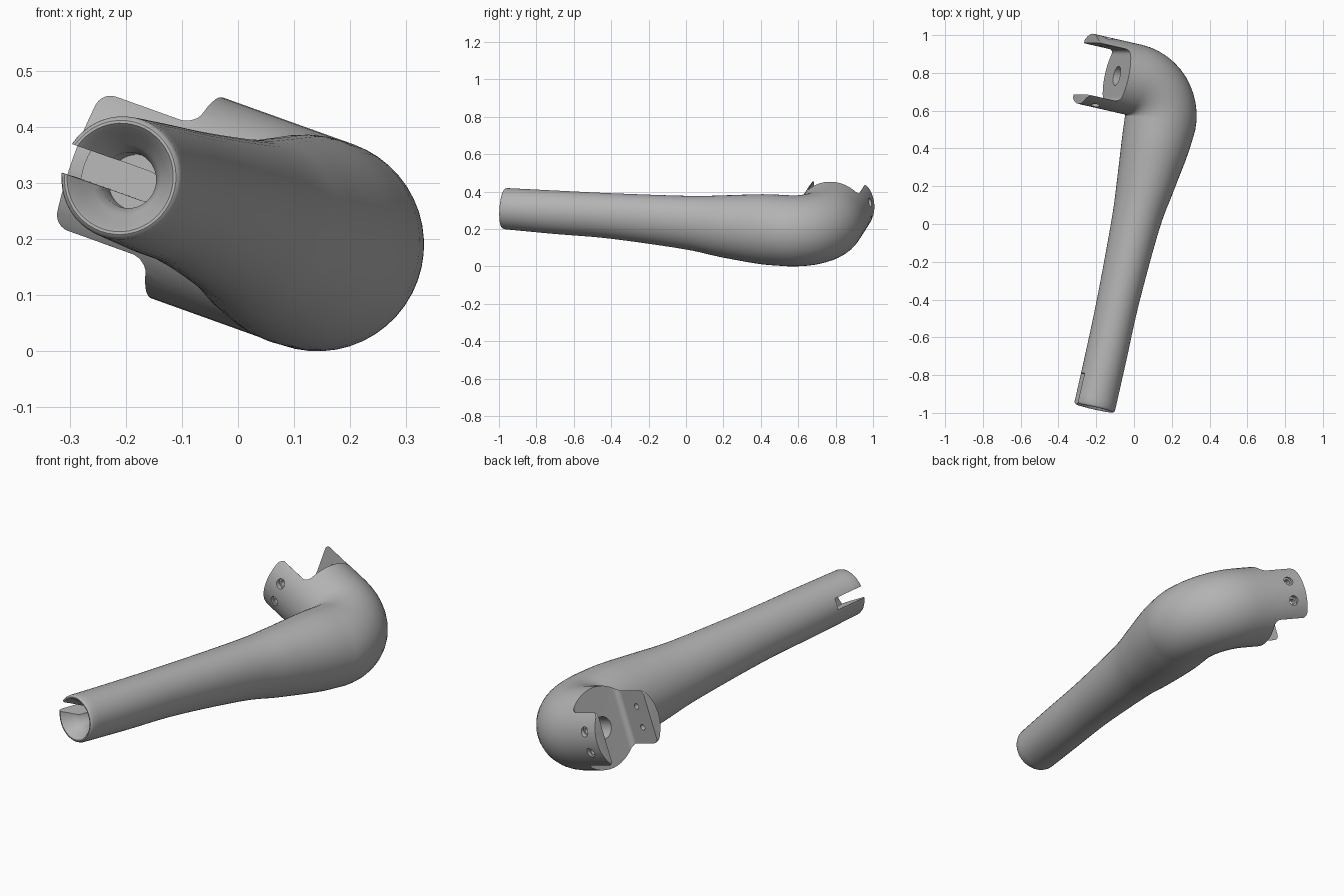
import bpy, bmesh, math
from mathutils import Vector

cube = bpy.data.objects.get("Cube")
if cube:
    bpy.data.objects.remove(cube, do_unlink=True)

SEG = 48
ARM = 0.175                      # length of the fork arms
HUB_R = 0.19

# Hub frame: d points out of the hub, w is the bend axis, n crosses the fork
d = Vector((-0.92, 0.21, 0.33)).normalized()
w = Vector((0.34, 0, 0.94))
w = (w - d * w.dot(d)).normalized()
n = w.cross(d)
floor = Vector((-0.095, 0.785, 0.275))

grey = bpy.data.materials.new("plain grey")
grey.use_nodes = True
grey.diffuse_color = (0.45, 0.45, 0.45, 1)
grey.node_tree.nodes["Principled BSDF"].inputs["Base Color"].default_value = (0.45, 0.45, 0.45, 1)


def add_object(name, bm):
    bmesh.ops.recalc_face_normals(bm, faces=bm.faces[:])
    mesh = bpy.data.meshes.new(name)
    bm.to_mesh(mesh)
    bm.free()
    mesh.materials.append(grey)
    obj = bpy.data.objects.new(name, mesh)
    bpy.context.collection.objects.link(obj)
    return obj


def loft(name, stations):
    """Skin elliptical rings given as (centre, tangent, side radius, upright radius)."""
    bm = bmesh.new()
    rings = []
    for centre, tangent, rh, rv in stations:
        t = tangent.normalized()
        up = (w - t * w.dot(t)).normalized()
        side = t.cross(up)
        angles = [2 * math.pi * i / SEG for i in range(SEG)]
        rings.append([bm.verts.new(centre + side * rh * math.cos(a) + up * rv * math.sin(a))
                      for a in angles])
    for a, b in zip(rings, rings[1:]):
        for i in range(SEG):
            j = (i + 1) % SEG
            bm.faces.new((a[i], a[j], b[j], b[i]))
    bm.faces.new(rings[0])
    bm.faces.new(rings[-1])
    return add_object(name, bm)


def prism(name, origin, ex, ey, ez, points, low, high, rounding=0):
    """Extrude a 2D outline along ez, optionally rounding its corners."""
    bm = bmesh.new()
    verts = [bm.verts.new(origin + ex * x + ey * y + ez * low) for x, y in points]
    bm.faces.new(verts)
    if rounding:
        bmesh.ops.bevel(bm, geom=verts, offset=rounding, segments=6, profile=0.5,
                        affect='VERTICES')
    out = bmesh.ops.extrude_face_region(bm, geom=bm.faces[:])["geom"]
    moved = [v for v in out if isinstance(v, bmesh.types.BMVert)]
    bmesh.ops.translate(bm, verts=moved, vec=ez * (high - low))
    obj = add_object(name, bm)
    obj.hide_render = True
    return obj


def circle(r, x=0, y=0, count=20):
    return [(x + r * math.cos(2 * math.pi * i / count), y + r * math.sin(2 * math.pi * i / count))
            for i in range(count)]


def smooth_path(keys, steps):
    """Catmull-Rom interpolation through the keys."""
    keys = [Vector(k) for k in keys]
    keys = [2 * keys[0] - keys[1]] + keys + [2 * keys[-1] - keys[-2]]
    path = []
    for a, b, c, e in zip(keys, keys[1:], keys[2:], keys[3:]):
        for i in range(steps):
            t = i / steps
            path.append(0.5 * (2 * b + (c - a) * t + (2 * a - 5 * b + 4 * c - e) * t * t
                               + (3 * b - a - 3 * c + e) * t ** 3))
    return path + [keys[-2]]


# Bend: rings fan around a pivot next to the inner corner
BEND_R = 0.195
bend_end = floor - d * 0.1
pivot = bend_end + n * BEND_R
bend = []
for i in range(13):
    a = math.pi / 2 * (1 - i / 12)
    out = -n * math.cos(a) - d * math.sin(a)
    along = d * math.cos(a) - n * math.sin(a)
    bend.append((pivot + out * BEND_R, along, HUB_R, HUB_R))

# Tapered tube: x, y, z, side radius, upright radius
keys = [(-0.21, -0.975, 0.31, 0.11, 0.11),
        (-0.148, -0.7, 0.29, 0.109, 0.117),
        (-0.083, -0.4, 0.27, 0.11, 0.123),
        (0.008, 0, 0.235, 0.127, 0.145),
        (0.058, 0.2, 0.215, 0.15, 0.168),
        (0.108, 0.4, 0.2, 0.177, 0.188),
        (*bend[0][0], HUB_R, HUB_R)]
path = smooth_path(keys, 6)
centres = [Vector(p[:3]) for p in path]
tube = []
for i in range(1, len(path) - 1):
    tube.append((centres[i], centres[i + 1] - centres[i - 1], path[i][3], path[i][4]))

# Open end: bore, bowl and rounded rim
start = centres[0]
axis = (centres[1] - centres[0]).normalized()
rim = [(0.13, 0.05), (0.07, 0.05), (0.05, 0.062), (0.025, 0.08), (0.007, 0.091),
       (0, 0.097), (0, 0.102), (0.004, 0.107), (0.012, 0.11)]
opening = [(start + axis * depth, axis, r, r) for depth, r in rim]

hub = [(floor + d * t, d, HUB_R, HUB_R) for t in (-0.05, 0, ARM / 2, ARM + 0.04)]
body = loft("curved_tube_body", opening + tube + bend + hub)

# Cutters: fork slot, arm outline, bores, screw holes and the end notch
cutters = [prism("fork_slot", floor, n, d, w,
                 [(-0.14, -0.004), (0.14, -0.004), (0.14, 0.5), (-0.14, 0.5)], -0.3, 0.3, 0.025)]
for s in (-1, 1):
    outline = [(0.127, 0), (0.4, 0), (0.4, 0.5), (-0.06, 0.5), (-0.06, ARM), (0.127, ARM)]
    cutters.append(prism("arm_trim", floor, w, d, n,
                         [(s * x, y) for x, y in outline], -0.3, 0.3, 0.025))
cutters.append(prism("hub_bore", floor, n, w, d, circle(0.052), -0.13, 0.06))
for s in (-1, 1):
    cutters.append(prism("screw_hole", floor, w, d, n, circle(0.014, s * 0.05, 0.1), -0.3, 0.3))
    for low, high in ((-0.3, -0.168), (0.168, 0.3)):
        cutters.append(prism("screw_recess", floor, w, d, n,
                             circle(0.023, s * 0.05, 0.1), low, high))
across = (d - axis * d.dot(axis)).normalized()
cutters.append(prism("end_notch", start, across, axis.cross(across), axis,
                     [(-0.045, -0.027), (0.3, -0.027), (0.3, 0.027), (-0.045, 0.027)],
                     -0.1, 0.165, 0.0265))

bpy.ops.object.select_all(action='DESELECT')
body.select_set(True)
bpy.context.view_layer.objects.active = body
for cutter in cutters:
    mod = body.modifiers.new(cutter.name, 'BOOLEAN')
    mod.operation = 'DIFFERENCE'
    mod.solver = 'EXACT'
    mod.object = cutter
    bpy.ops.object.modifier_apply(modifier=mod.name)
    bpy.data.objects.remove(cutter, do_unlink=True)

bpy.ops.object.shade_smooth_by_angle(angle=math.radians(35))
